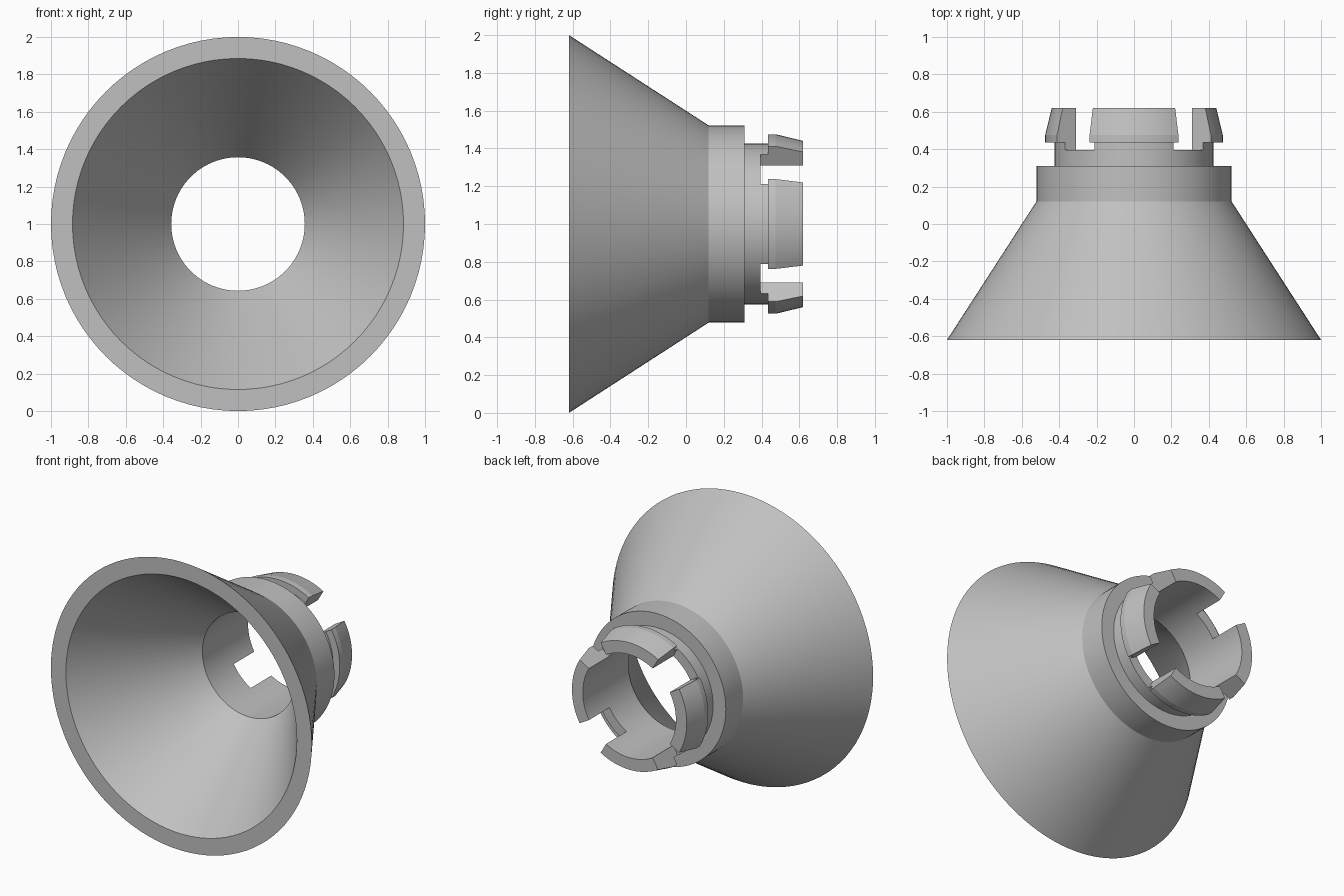
import bpy, bmesh
from math import sin, cos, tau, radians

cube = bpy.data.objects.get("Cube")
if cube:
    bpy.data.objects.remove(cube)

# Material
grey = bpy.data.materials.new("light grey plastic")
grey.use_nodes = True
colour = (0.53, 0.53, 0.53, 1)
grey.diffuse_color = colour
grey.node_tree.nodes["Principled BSDF"].inputs["Base Color"].default_value = colour

STEPS = 96          # divisions around the axis
QUARTER = STEPS // 4
SLOT = range(8, 16)  # steps of each quarter that are cut away between the clips

# Profiles as (radius, y): flared cone, collar and neck, then the hooked clip
body = [(0.357, 0.395), (0.357, 0.12), (0.885, -0.62), (1.0, -0.62),
        (0.522, 0.12), (0.522, 0.31), (0.425, 0.31), (0.425, 0.395)]
clip = [(0.425, 0.395), (0.425, 0.435), (0.475, 0.435), (0.475, 0.475),
        (0.44, 0.62), (0.357, 0.62), (0.357, 0.395)]


def ring_point(bm, point, step):
    r, y = point
    a = tau * (step % STEPS) / STEPS
    return bm.verts.new((r * cos(a), y, 1 + r * sin(a)))


def sweep(bm, profile, step):
    for p, q in zip(profile, profile[1:]):
        bm.faces.new([ring_point(bm, p, step), ring_point(bm, q, step),
                      ring_point(bm, q, step + 1), ring_point(bm, p, step + 1)])


bm = bmesh.new()
for step in range(STEPS):
    sweep(bm, body, step)
    place = step % QUARTER
    # Slot floor or clip wall
    sweep(bm, [body[-1], body[0]] if place in SLOT else clip, step)
    # Flat sides of the clips
    if place in (SLOT.start, SLOT.stop):
        bm.faces.new([ring_point(bm, p, step) for p in clip])
bmesh.ops.remove_doubles(bm, verts=bm.verts, dist=0.0005)
bmesh.ops.recalc_face_normals(bm, faces=bm.faces)

mesh = bpy.data.meshes.new("flared_cone_with_clips")
bm.to_mesh(mesh)
bm.free()
mesh.materials.append(grey)
cone = bpy.data.objects.new("flared_cone_with_clips", mesh)
bpy.context.collection.objects.link(cone)

# Smooth round walls, crisp steps
bpy.ops.object.select_all(action="DESELECT")
cone.select_set(True)
bpy.context.view_layer.objects.active = cone
bpy.ops.object.shade_smooth_by_angle(angle=radians(10))
